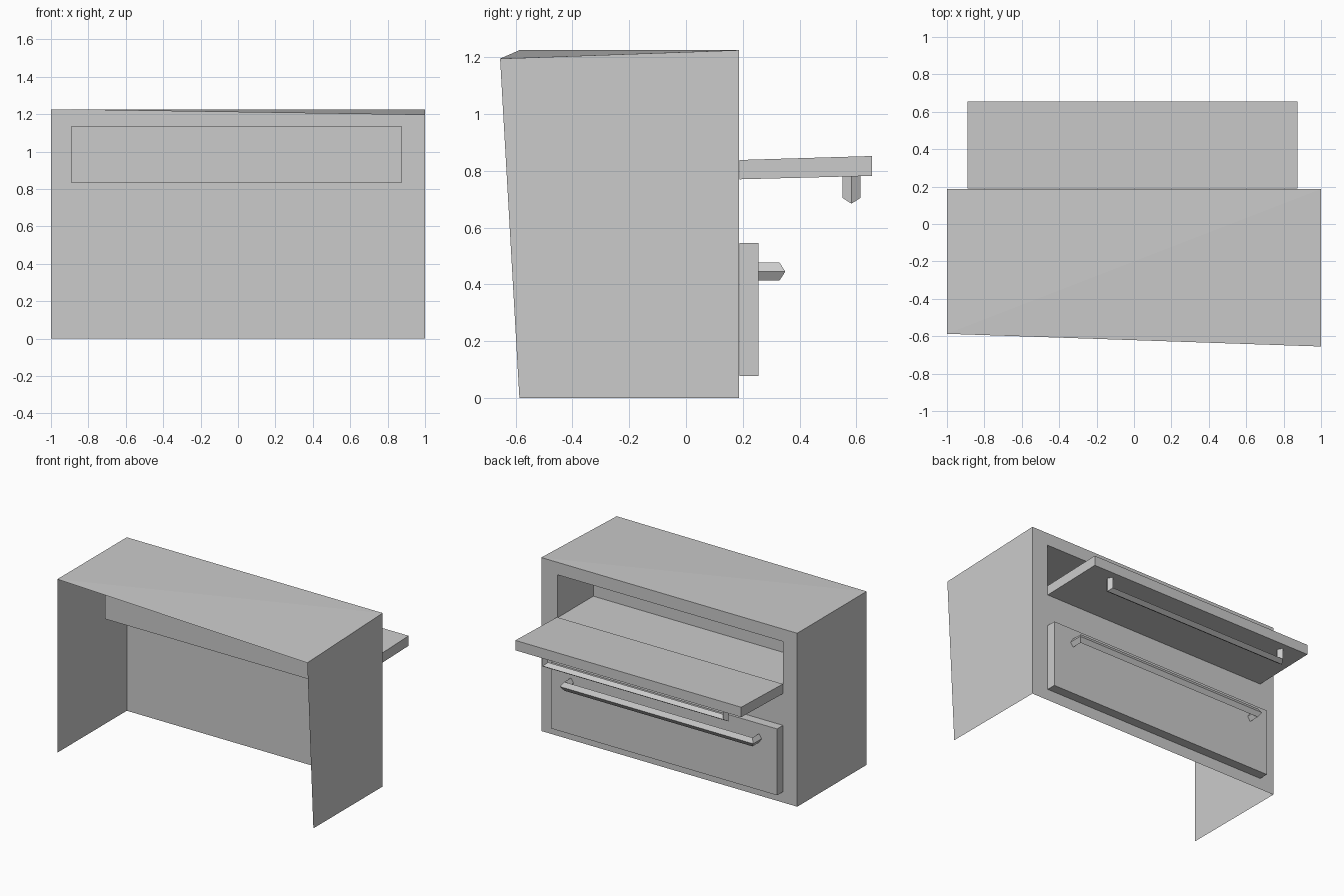
import bpy, bmesh
from mathutils import Vector

cube = bpy.data.objects.get("Cube")
if cube:
    bpy.data.objects.remove(cube, do_unlink=True)

# One grey material for everything
grey = bpy.data.materials.new("plain grey")
grey.use_nodes = True
grey.diffuse_color = (0.6, 0.6, 0.6, 1)
grey.node_tree.nodes["Principled BSDF"].inputs["Base Color"].default_value = grey.diffuse_color


def make(name, verts, faces, closed=True):
    bm = bmesh.new()
    vs = [bm.verts.new(v) for v in verts]
    for f in faces:
        bm.faces.new([vs[i] for i in f])
    if closed:
        bmesh.ops.recalc_face_normals(bm, faces=bm.faces[:])
    mesh = bpy.data.meshes.new(name)
    bm.to_mesh(mesh)
    bm.free()
    mesh.materials.append(grey)
    ob = bpy.data.objects.new(name, mesh)
    bpy.context.collection.objects.link(ob)
    return ob


def slab(name, profile, x0, x1):
    """Closed block: a (y, z) profile stretched along x."""
    n = len(profile)
    verts = [(x, y, z) for x in (x0, x1) for y, z in profile]
    sides = [(i, (i + 1) % n, (i + 1) % n + n, i + n) for i in range(n)]
    return make(name, verts, sides + [range(n), range(n, 2 * n)])


def handle(name, base, out, cross, x0, x1, height):
    """Diamond-section bar with two mitred legs; base is the mounting point."""
    base, out, cross = Vector(base), Vector(out), Vector(cross)
    r, w = 0.02, 0.031

    def ring(xe, s, h, mitre):
        pts = []
        for inward, side in ((0, 0), (r, w), (2 * r, 0), (r, -w)):
            drop = inward if mitre else 0
            pts.append(base + Vector((xe - s * inward, 0, 0))
                       + out * (h - drop) + cross * side)
        return pts

    rings = [ring(x0, -1, -0.004, False), ring(x0, -1, height, True),
             ring(x1, 1, height, True), ring(x1, 1, -0.004, False)]
    faces = [(4 * k + i, 4 * k + (i + 1) % 4, 4 * k + 4 + (i + 1) % 4, 4 * k + 4 + i)
             for k in range(3) for i in range(4)]
    faces += [range(4), range(12, 16)]
    return make(name, sum(rings, []), faces)


BACK, FRONT, TOP = 0.187, -0.587, 1.225
L, R = 0.875, -0.89            # opening and door ends
corner = (1, -0.655, 1.195)    # skewed top front corner

# Thin open casing: no front, no floor
make("left_side", [(1, BACK, 0), (1, BACK, TOP), corner, (1, FRONT, 0)],
     [(3, 0, 1, 2)], False)
make("right_side", [(-1, BACK, 0), (-1, BACK, TOP), (-1, FRONT, TOP), (-1, FRONT, 0)],
     [(0, 3, 2, 1)], False)
make("top_panel", [(-1, FRONT, TOP), corner, (1, BACK, TOP), (-1, BACK, TOP)],
     [(0, 1, 2), (0, 2, 3)], False)


# Back panel with a recessed compartment
def rect(x0, x1, z0, z1, y):
    return [(x0, y, z0), (x1, y, z0), (x1, y, z1), (x0, y, z1)]


loops = (rect(-1, 1, 0, TOP, BACK) + rect(R, L, 0.832, 1.137, BACK)
         + rect(R, L, 0.832, 1.137, -0.215))
walls = [(k + i, k + 4 + i, k + 4 + (i + 1) % 4, k + (i + 1) % 4)
         for k in (0, 4) for i in range(4)]
make("back_panel_with_compartment", loops, walls + [(11, 10, 9, 8)], False)

# Open flap door and closed lower door
slab("flap_door", [(0.189, 0.77), (0.655, 0.782), (0.655, 0.852), (0.189, 0.838)], R, L)
slab("lower_door", [(0.189, 0.077), (0.255, 0.077), (0.255, 0.546), (0.189, 0.546)], R, L)

# Bar handles
handle("flap_handle", (0, 0.583, 0.779), (0, 0, -1), (0, 1, 0), -0.74, 0.71, 0.095)
handle("lower_handle", (0, 0.255, 0.445), (0, 1, 0), (0, 0, 1), -0.77, 0.74, 0.095)
